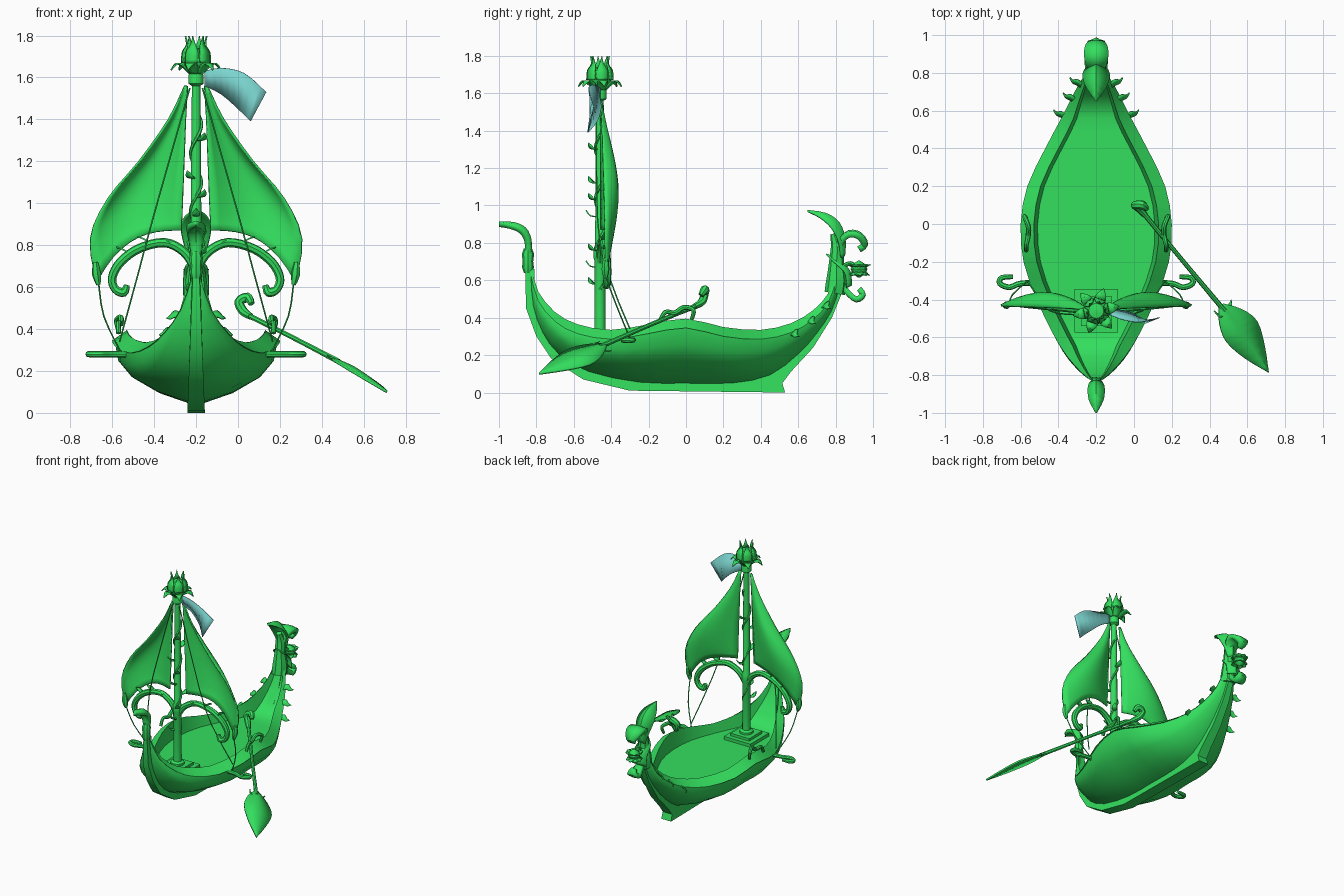
import bpy
import bmesh
import math
from mathutils import Vector

if "Cube" in bpy.data.objects:
    bpy.data.objects.remove(bpy.data.objects["Cube"])

CX, MY = -0.2, -0.46      # boat centreline and mast position
DECK = 0.265
parts = []


def material(name, rgb):
    m = bpy.data.materials.new(name)
    m.use_nodes = True
    m.diffuse_color = (*rgb, 1)
    m.node_tree.nodes["Principled BSDF"].inputs["Base Color"].default_value = (*rgb, 1)
    return m


GREEN = material("leaf_green", (0.034, 0.74, 0.113))
CYAN = material("pale_cyan", (0.2, 0.66, 0.62))


def make(name, verts, faces, mat=GREEN, thick=0):
    """Mesh object whose x coordinates are relative to the boat centreline."""
    bm = bmesh.new()
    vs = [bm.verts.new(v) for v in verts]
    for f in faces:
        bm.faces.new([vs[i] for i in f])
    bmesh.ops.recalc_face_normals(bm, faces=bm.faces)
    me = bpy.data.meshes.new(name)
    bm.to_mesh(me)
    bm.free()
    me.materials.append(mat)
    ob = bpy.data.objects.new(name, me)
    ob.location.x = CX
    bpy.context.collection.objects.link(ob)
    if thick:
        mod = ob.modifiers.new("thickness", 'SOLIDIFY')
        mod.thickness, mod.offset = thick, 0
    parts.append(ob)
    return ob


def loft(name, rings, closed=True, mat=GREEN, thick=0):
    n = len(rings[0])
    verts = [p for r in rings for p in r]
    faces = []
    for i in range(len(rings) - 1):
        for j in range(n if closed else n - 1):
            k = (j + 1) % n
            faces.append((i * n + j, i * n + k, i * n + n + k, i * n + n + j))
    if closed:
        faces += [tuple(range(n)), tuple(range(len(verts) - n, len(verts)))]
    return make(name, verts, faces, mat, thick)


def smooth(pts, n=4):
    """Catmull-Rom curve through points of any dimension."""
    p = [pts[0], *pts, pts[-1]]
    out = []
    for i in range(1, len(p) - 2):
        for k in range(n):
            t = k / n
            out.append(tuple(0.5 * (2 * b + (c - a) * t + (2 * a - 5 * b + 4 * c - d) * t * t
                             + (3 * b - a - 3 * c + d) * t ** 3)
                             for a, b, c, d in zip(*p[i - 1:i + 3])))
    return out + [tuple(pts[-1])]


def tube(name, pts, n=4, sides=8):
    """Round sweep through (x, y, z, radius) points."""
    path = smooth(pts, n)
    pos = [Vector(p[:3]) for p in path]
    up = None
    rings = []
    for i, p in enumerate(path):
        d = (pos[min(i + 1, len(pos) - 1)] - pos[max(i - 1, 0)]).normalized()
        up = up or d.orthogonal()
        up = (up - d * up.dot(d)).normalized()
        side = d.cross(up)
        rings.append([pos[i] + max(p[3], 0.001) * (up * math.cos(a) + side * math.sin(a))
                      for a in (2 * math.pi * j / sides for j in range(sides))])
    return loft(name, rings)


def leaf(name, pts, side, cup=(0, 0, 0), thick=0.007):
    """Pointed blade through (x, y, z, half width) points, with a raised midrib."""
    side, cup = Vector(side).normalized(), Vector(cup)
    rows = []
    for x, y, z, w in smooth(pts, 3):
        c, w = Vector((x, y, z)), max(w, 0.001)
        rows.append([c - side * w, c + cup * w, c + side * w])
    return loft(name, rows, False, GREEN, thick)


def lathe(name, profile, centre, sides=12):
    return loft(name, [[(centre[0] + r * math.cos(2 * math.pi * j / sides),
                         centre[1] + r * math.sin(2 * math.pi * j / sides), z)
                        for j in range(sides)] for r, z in profile])


def box(name, h, y, z0, z1):
    return loft(name, [[(-h, y - h, z), (h, y - h, z), (h, y + h, z), (-h, y + h, z)] for z in (z0, z1)])


# Hull stations: rim y, half width, rim z, keel y, keel z
stations = [(-.83, .025, .68, -.83, .6), (-.79, .075, .54, -.82, .46), (-.7, .155, .43, -.77, .32),
            (-.58, .23, .365, -.68, .2), (-.4, .315, .335, -.52, .11), (-.2, .385, .365, -.25, .055),
            (0, .4, .395, 0, .05), (.2, .365, .35, .25, .05), (.4, .27, .335, .45, .09),
            (.56, .185, .37, .6, .2), (.68, .125, .44, .7, .31), (.76, .08, .53, .78, .43),
            (.8, .05, .64, .82, .54)]
section = [(.1, 0), (.45, .17), (.77, .43), (.93, .7), (.97, 1)]
rings = []
for y, w, z, ky, kz in smooth(stations, 2):
    zr = z - .05
    half = [(w * a, ky + (y - ky) * b, kz + (zr - kz) * b) for a, b in section]
    inner = w - min(.07, w * .35)
    floor = min(max(DECK, kz + .03), z - .012)
    half += [(w, y, zr), (inner, y, z), (inner - min(.02, w * .1), y, floor)]
    rings.append(half + [(-a, b, c) for a, b, c in reversed(half)])
loft("hull", rings)

# Keel band, narrowing towards the posts, with the small heel at the back
outer = [(-.86, .66), (-.855, .45), (-.8, .3), (-.72, .18), (-.55, .07), (-.3, .01), (.53, 0),
         (.515, .05), (.56, .11), (.68, .24), (.78, .4), (.845, .56)]
inner = [(-.81, .66), (-.81, .5), (-.76, .36), (-.66, .24), (-.5, .14), (-.3, .08), (.46, .1),
         (.49, .13), (.53, .17), (.64, .29), (.74, .42), (.8, .58)]
loft("keel", [[(-.042 + .04 * a[1], *a), (.042 - .04 * a[1], *a), (.04 - .03 * b[1], *b),
               (-.04 + .03 * b[1], *b)] for a, b in zip(outer, inner)])

# Bow collar and curled leaf
lathe("bow_collar", [(.022, .64), (.032, .67), (.028, .7), (.033, .74), (.022, .77)], (0, -.845), 8)
leaf("bow_leaf", [(0, -.845, .74, .02), (0, -.85, .81, .03), (0, -.88, .862, .04),
                  (0, -.935, .888, .035), (0, -1, .9, 0)], (1, 0, 0), (0, .3, .25), .03)

# Stern post, top leaf, curled scroll leaves and hanging flower
tube("stern_post", [(0, .795, .53, .055), (0, .805, .6, .055), (0, .805, .7, .04),
                    (0, .81, .78, .036), (0, .79, .85, .02)])
leaf("stern_leaf", [(0, .83, .72, .03), (0, .82, .8, .055), (0, .78, .88, .07),
                    (0, .72, .935, .05), (0, .65, .97, 0)], (1, 0, 0), (0, .5, .4), .012)
leaf("stern_sheath", [(0, .86, .56, .06), (0, .85, .64, .06), (0, .79, .7, .05), (0, .75, .74, 0)],
     (1, 0, 0), (0, .4, .2))
leaf("upper_scroll", [(0, .81, .72, .025), (0, .825, .8, .04), (0, .87, .845, .06), (0, .925, .835, .06),
                      (0, .955, .79, .035), (0, .925, .765, .015)], (1, 0, 0), (0, .05, .1), .035)
leaf("lower_scroll", [(0, .82, .6, .025), (0, .86, .54, .03), (0, .91, .5, .04),
                      (0, .945, .525, .035), (0, .925, .555, .015)], (1, 0, 0), (0, .05, -.1), .03)
tube("flower_stem", [(0, .83, .67, .012), (0, .88, .69, .012), (0, .925, .66, .012)])
flower = Vector((0, .925, .66))
lathe("flower_core", [(.005, .615), (.035, .635), (.045, .66), (.035, .685), (.005, .705)], (0, .925), 8)
for i in range(8):
    a = i * math.pi / 4
    for tilt in (-.6, .4):
        d = Vector((math.cos(a), math.sin(a), tilt)).normalized()
        leaf("flower_petal", [(*(flower + d * r), w) for r, w in ((.02, .015), (.05, .024), (.066, 0))],
             (-math.sin(a), math.cos(a), 0))

# Mast, stepped foot and climbing vine
box("mast_foot_lower", .115, MY, DECK - .03, DECK + .025)
box("mast_foot_upper", .08, MY, DECK + .025, DECK + .045)
lathe("mast", [(.05, .3), (.05, .325), (.03, .335), (.028, .7), (.034, .72), (.034, .76), (.026, .78),
               (.023, 1.3), (.02, 1.56), (.036, 1.57), (.036, 1.61), (.025, 1.64)], (0, MY))
tube("mast_vine", [(.026 * math.cos(k * .8), MY + .026 * math.sin(k * .8), .55 + k * .035, .008)
                   for k in range(26)], 2, 6)
for k in range(9):
    a = -math.pi / 2 + (k % 3 - 1) * .6 + (math.pi if k % 4 == 3 else 0)
    c, s, z = math.cos(a), math.sin(a), .58 + k * .09
    leaf("vine_leaf", [(c * r, MY + s * r, z + h, w) for r, h, w in
                       ((.02, 0, .008), (.05, .005, .018), (.065, .02, .014), (.075, .035, 0))], (-s, c, 0))

# Bud on the mast top with crown petals and drooping leaves
lathe("mast_bud", [(.025, 1.62), (.05, 1.645), (.066, 1.685), (.06, 1.715), (.04, 1.735), (.01, 1.74)], (0, MY))
for i in range(6):
    a = i * math.pi / 3 + .2
    c, s = math.cos(a), math.sin(a)
    leaf("crown_petal", [(c * r, MY + s * r, z, w) for r, z, w in
                         ((.064, 1.67, .03), (.06, 1.72, .03), (.044, 1.755, .013), (.052, 1.798, 0))], (-s, c, 0))
    leaf("collar_leaf", [(c * r, MY + s * r, z, w) for r, z, w in
                         ((.03, 1.62, .018), (.065, 1.655, .03), (.095, 1.665, .022), (.122, 1.635, 0))], (-s, c, 0))

# Pennant
upper = [(.04, MY, 1.63), (.12, -.5, 1.645), (.23, -.52, 1.62), (.335, -.495, 1.53)]
lower = [(.04, MY, 1.56), (.12, -.455, 1.52), (.2, -.475, 1.45), (.26, -.525, 1.39)]
loft("pennant", [[u, l] for u, l in zip(smooth(upper, 3), smooth(lower, 3))], False, CYAN, .005)

# Paired sails, spars, rigging and fittings
luff = [(.04, 1.56), (.05, 1.42), (.055, 1.28), (.06, 1.14), (.065, 1), (.07, .87)]
leech = [(.055, 1.56), (.13, 1.4), (.27, 1.2), (.42, 1.02), (.505, .83), (.475, .62)]
for m, tag in ((1, "left"), (-1, "right")):
    rows = []
    edges = list(zip(smooth(luff, 3), smooth(leech, 3)))
    for i, (a, b) in enumerate(edges):
        t = i / (len(edges) - 1)
        row = []
        for j in range(11):
            s = j / 10
            belly = .08 * math.sin(math.pi * s) * math.sin(math.pi * .85 * t ** 1.3)
            row.append((m * (a[0] + (b[0] - a[0]) * s), -.455 + belly + .03 * s * t,
                        a[1] + (b[1] - a[1]) * s ** 3))
        rows.append(row)
    loft(tag + "_sail", rows, False, GREEN, .01)
    tube(tag + "_sail_clip", [(m * .48, -.43, .72, .012), (m * .475, -.43, .66, .022), (m * .465, -.43, .61, .01)], 2, 6)
    spar = [(.01, .7, .022), (.06, .77, .022), (.15, .812, .022), (.27, .785, .022), (.36, .72, .022),
            (.4, .645, .021), (.385, .59, .02), (.345, .575, .022), (.33, .61, .014)]
    tube(tag + "_spar", [(m * x, MY + .1 * x, z, r) for x, z, r in spar])
    for x, z in ((.1, .8), (.22, .81), (.32, .76)):
        leaf(tag + "_spar_leaf", [(m * (x + d), MY + .1 * x, z + h, w) for d, h, w in
                                  ((0, 0, .01), (.03, .02, .018), (.06, .03, 0))], (0, 1, 0))
    tube(tag + "_stay", [(m * .03, -.48, 1.55, .004), (m * .2, -.475, .95, .004),
                         (m * .275, -.43, .67, .004), (m * .365, -.3, .34, .004)], 2, 5)
    tube(tag + "_sheet", [(m * .465, -.43, .62, .004), (m * .44, -.37, .46, .004), (m * .36, -.3, .29, .004)], 3, 5)
    tube(tag + "_peg", [(m * .29, -.31, .28, .016), (m * .4, -.315, .28, .015), (m * .46, -.335, .28, .015),
                        (m * .51, -.315, .28, .015), (m * .5, -.285, .28, .015), (m * .44, -.28, .28, .012)])
    tube(tag + "_cleat", [(m * .37, -.14, .38, .012), (m * .37, -.11, .43, .012), (m * .36, -.06, .425, .014),
                          (m * .36, -.01, .455, .014), (m * .38, .04, .44, .012), (m * .37, .03, .39, .01)])
    for x, y, z in ((.155, .56, .31), (.105, .65, .38), (.07, .73, .46)):
        leaf(tag + "_stern_thorn", [(m * (x + d), y + e, z + h, w) for d, e, h, w in
                                    ((0, 0, 0, .022), (.03, .02, .012, .022), (.055, .025, -.005, .012),
                                     (.07, .045, -.01, 0))], (0, .7, .7))

# Steering oar with a leaf blade
tube("oar_shaft", [(.24, .07, .47, .014), (.45, -.185, .365, .012), (.68, -.46, .245, .014)])
tube("oar_handle", [(.26, .045, .46, .016), (.225, .085, .485, .022), (.205, .1, .53, .022),
                    (.245, .1, .55, .024), (.265, .08, .52, .015)])
leaf("oar_blade", [(.66, -.43, .255, .015), (.71, -.49, .225, .075), (.77, -.57, .19, .105),
                   (.84, -.68, .145, .065), (.91, -.785, .1, 0)], (.8, .55, -.4), (0, 0, .15), .012)
for m in (1, -1):
    leaf("oar_barb", [(.68, -.46, .245, .01), (.68 + m * .03, -.46 + m * .025, .24 - m * .02, .015),
                      (.67 + m * .045, -.43 + m * .03, .25 - m * .025, 0)], (.5, -.7, 0))

# Smooth shading with crisp edges
bpy.ops.object.select_all(action='DESELECT')
for ob in parts:
    ob.select_set(True)
bpy.context.view_layer.objects.active = parts[0]
bpy.ops.object.shade_smooth_by_angle(angle=math.radians(35))
